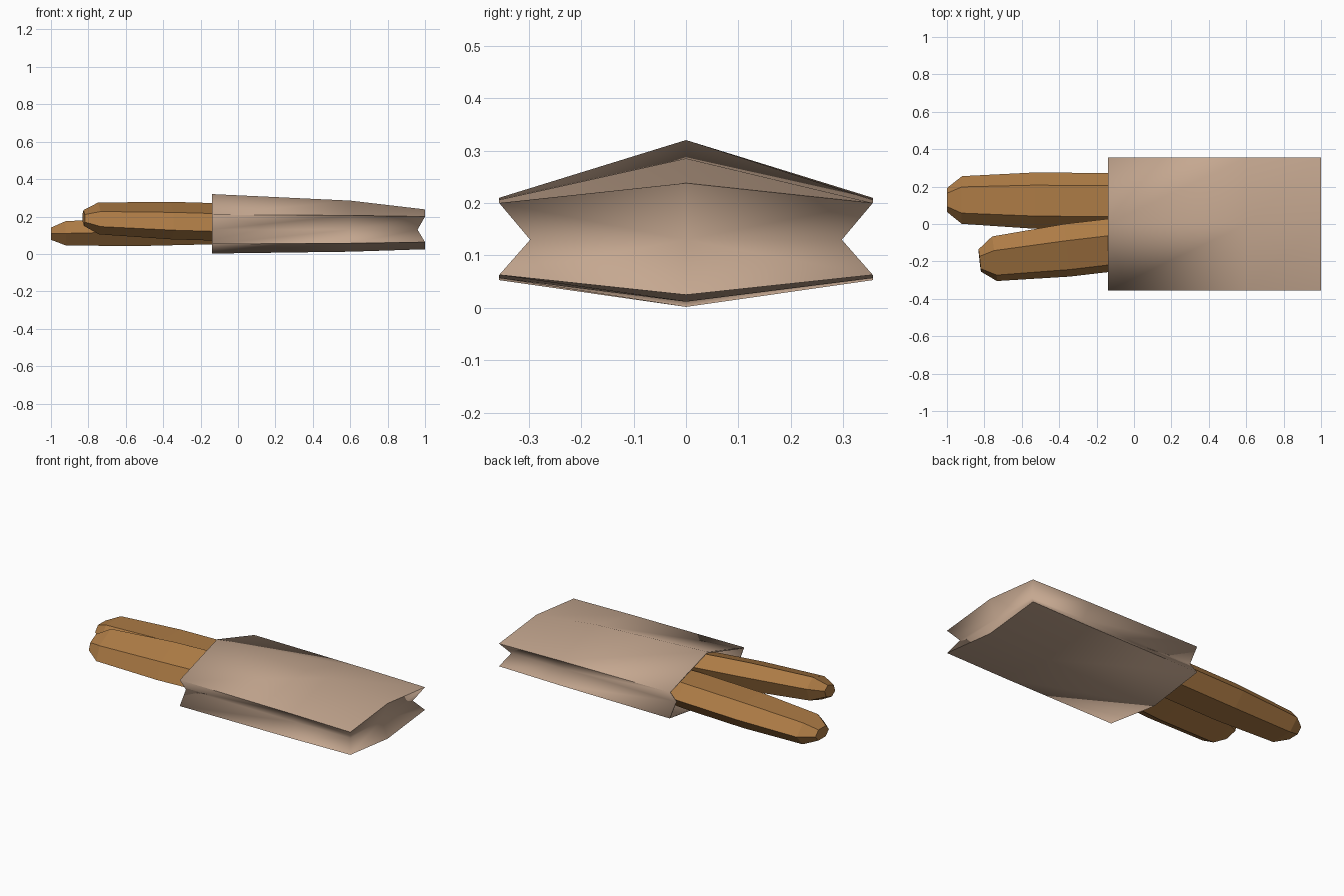
import bpy, bmesh, math
from mathutils import Matrix, Vector

if "Cube" in bpy.data.objects:
    bpy.data.objects.remove(bpy.data.objects["Cube"])


def make_object(name, bm, color):
    bmesh.ops.recalc_face_normals(bm, faces=bm.faces)
    mesh = bpy.data.meshes.new(name)
    bm.to_mesh(mesh)
    bm.free()
    mat = bpy.data.materials.new(name + "_color")
    mat.diffuse_color = color
    mat.use_nodes = True
    mat.node_tree.nodes["Principled BSDF"].inputs["Base Color"].default_value = mat.diffuse_color
    mesh.materials.append(mat)
    obj = bpy.data.objects.new(name, mesh)
    bpy.context.collection.objects.link(obj)
    return obj


def loft(bm, rings):
    loops = [[bm.verts.new(p) for p in ring] for ring in rings]
    for a, b in zip(loops, loops[1:]):
        n = len(a)
        for i in range(n):
            j = (i + 1) % n
            bm.faces.new((a[i], a[j], b[j], b[i]))
    return loops


# Paper bag: gusseted sleeve, open at -x, folded in at +x
def bag_ring(x, top, top_corner, low_corner, low, mid_x):
    w, g, mid = 0.356, 0.297, 0.13
    return [(x, 0, top), (x, w, top_corner), (mid_x, g, mid), (x, w, low_corner),
            (x, 0, low), (x, -w, low_corner), (mid_x, -g, mid), (x, -w, top_corner)]


bm = bmesh.new()
loops = loft(bm, [
    bag_ring(-0.14, 0.32, 0.21, 0.053, 0.002, -0.14),
    bag_ring(0.60, 0.285, 0.206, 0.057, 0.012, 0.60),
    bag_ring(1.00, 0.238, 0.20, 0.063, 0.025, 0.96),
])
end = loops[-1]
centre = bm.verts.new((0.96, 0, 0.13))
for i, j, k in ((6, 7, 0), (0, 1, 2), (2, 3, 4), (4, 5, 6)):
    bm.faces.new((centre, end[i], end[j], end[k]))
bag = make_object("paper_bag", bm, (0.56, 0.39, 0.28, 1))
wall = bag.modifiers.new("wall", "SOLIDIFY")
wall.thickness = 0.01
wall.offset = -1
bpy.context.view_layer.objects.active = bag
bag.select_set(True)
bpy.ops.object.shade_smooth_by_angle(angle=math.radians(80))
bag.select_set(False)


# Sticks: flattened hexagons with bevelled tips, (distance from tip, scale)
HEX = [(0.1275, 0), (0.07, 0.065), (-0.07, 0.065),
       (-0.1275, 0), (-0.07, -0.065), (0.07, -0.065)]
PROFILE = [(0, 0.5), (0.08, 1), (0.47, 1.18), (0.87, 1.18), (1.26, 1), (1.34, 0.5)]


def stick(name, tip, toward, roll):
    axis = (Vector(toward) - Vector(tip)).normalized()
    side = Vector((0, 0, 1)).cross(axis).normalized()
    up = axis.cross(side)
    turn = Matrix.Rotation(roll, 3, axis)
    side, up = turn @ side, turn @ up
    bm = bmesh.new()
    rings = [[Vector(tip) + axis * d + side * (u * s) + up * (v * s) for u, v in HEX]
             for d, s in PROFILE]
    loops = loft(bm, rings)
    bm.faces.new(loops[0])
    bm.faces.new(loops[-1])
    return make_object(name, bm, (0.42, 0.20, 0.06, 1))


stick("low_stick", (-1.0, 0.129, 0.108), (-0.14, 0.122, 0.128), 0)
stick("high_stick", (-0.825, -0.195, 0.192), (-0.14, -0.115, 0.172), math.radians(20))
